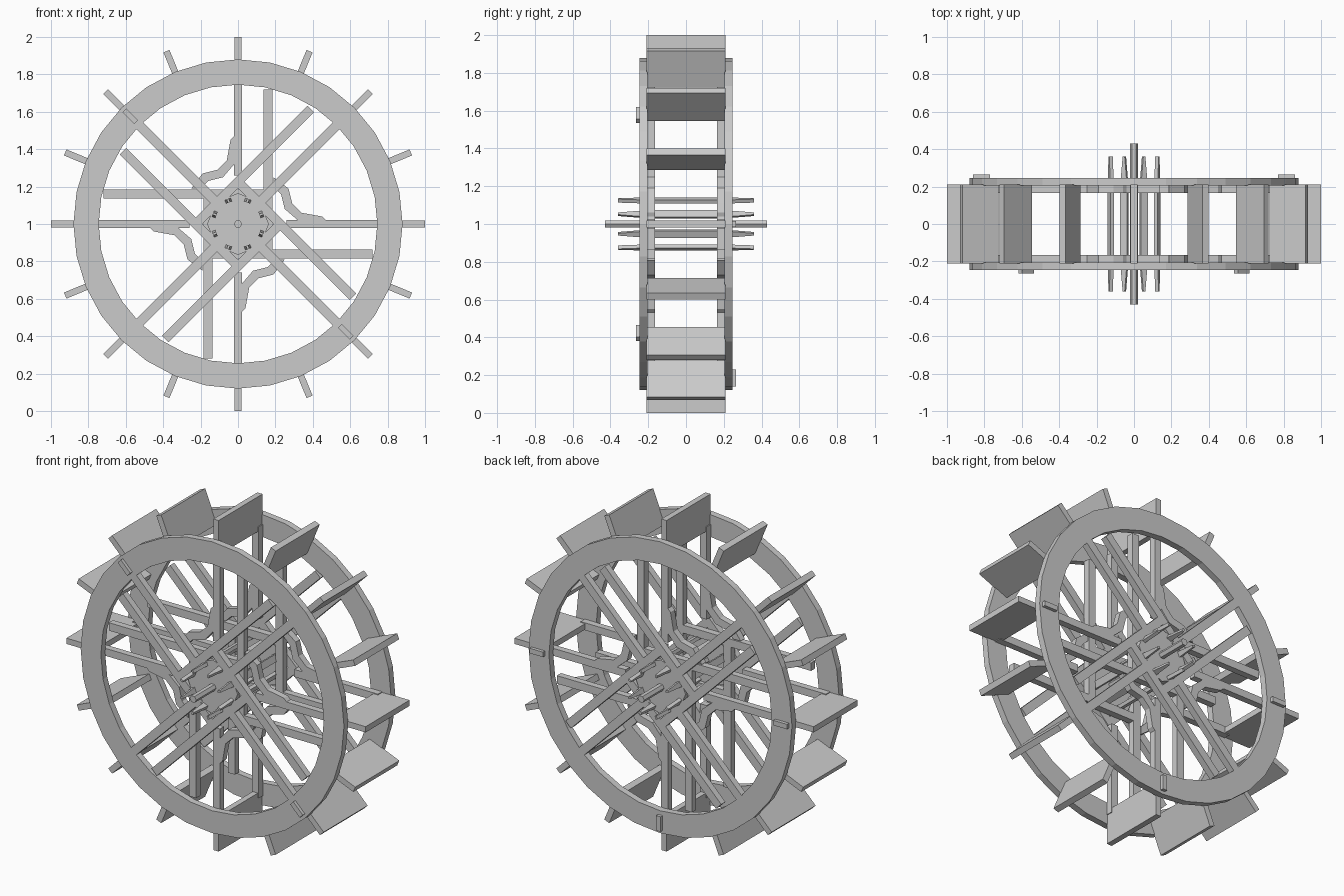
import bpy, bmesh
from math import sin, cos, pi, radians
from mathutils import Matrix, Vector

if "Cube" in bpy.data.objects:
    bpy.data.objects.remove(bpy.data.objects["Cube"])

HUB = Matrix.Translation((0, 0, 1))


def finish(name, bm):
    bmesh.ops.recalc_face_normals(bm, faces=bm.faces)
    me = bpy.data.meshes.new(name)
    bm.to_mesh(me)
    bm.free()
    ob = bpy.data.objects.new(name, me)
    bpy.context.collection.objects.link(ob)
    return ob


def prism(bm, pts, y0, y1):
    """Extrude an (x, z) outline, given relative to the hub, from y0 to y1."""
    a = [bm.verts.new((x, y0, z + 1)) for x, z in pts]
    b = [bm.verts.new((x, y1, z + 1)) for x, z in pts]
    bm.faces.new(a)
    bm.faces.new(b[::-1])
    n = len(pts)
    for i in range(n):
        bm.faces.new((a[i], b[i], b[(i + 1) % n], a[(i + 1) % n]))


def bar(bm, deg, r0, r1, off, w, y0, y1):
    """Radial bar at an angle; off shifts it sideways (counterclockwise)."""
    c, s = cos(radians(deg)), sin(radians(deg))
    q = [(r0, off - w / 2), (r1, off - w / 2), (r1, off + w / 2), (r0, off + w / 2)]
    prism(bm, [(u * c - v * s, u * s + v * c) for u, v in q], y0, y1)


def ring(bm, r0, r1, y0, y1, n):
    loops = []
    for i in range(n):
        a = 2 * pi * i / n
        loops.append([bm.verts.new((r * cos(a), y, 1 + r * sin(a)))
                      for r, y in ((r0, y0), (r1, y0), (r1, y1), (r0, y1))])
    for i in range(n):
        p, q = loops[i], loops[(i + 1) % n]
        for k in range(4):
            bm.faces.new((p[k], p[(k + 1) % 4], q[(k + 1) % 4], q[k]))


# Sixteen paddle boards
bm = bmesh.new()
for k in range(16):
    bar(bm, k * 22.5, 0.79, 1.0, 0, 0.035, -0.21, 0.21)
finish("paddles", bm)

for side, s in (("front", -1), ("back", 1)):
    outer = (s * 0.205, s * 0.245)
    inner = (s * 0.165, s * 0.205)

    # Rim
    bm = bmesh.new()
    ring(bm, 0.745, 0.88, *outer, 32)
    finish(side + "_rim", bm)

    # Diagonal spokes, each with an offset partner that clasps the axle
    bm = bmesh.new()
    for d in (45, 135, 225, 315):
        bar(bm, d, 0.12, 0.77, 0, 0.05, *outer)
        bar(bm, d, -0.18, 0.71, 0.16, 0.05, *outer)
    finish(side + "_diagonal_spokes", bm)

    # Upright and level spokes with offset partners
    bm = bmesh.new()
    for d in (0, 90, 180, 270):
        bar(bm, d, 0.26, 0.82, 0, 0.045, *inner)
        bar(bm, d, -0.18, 0.72, -0.16, 0.048, *inner)
    finish(side + "_cross_spokes", bm)

    # Curved corner braces between the spokes
    bm = bmesh.new()
    brace = [(0.47, 0.02), (0.45, 0.04), (0.34, 0.06), (0.29, 0.11), (0.27, 0.19),
             (0.19, 0.25), (0.19, 0.2), (0.23, 0.16), (0.25, 0.08), (0.32, 0.02)]
    for d in (0, 90, 180, 270):
        c, n = cos(radians(d)), sin(radians(d))
        prism(bm, [(x * c - z * n, x * n + z * c) for x, z in brace], *inner)
    finish(side + "_braces", bm)

    # Hub plate
    bm = bmesh.new()
    prism(bm, [(0.165 * cos(pi / 4 * k), 0.165 * sin(pi / 4 * k)) for k in range(8)],
          s * 0.19, s * 0.24)
    finish(side + "_hub", bm)

    # Small joint plates on the outside of the rim
    bm = bmesh.new()
    for d in ((135, 315) if s < 0 else (180, 270, 0)):
        bar(bm, d, 0.77, 0.86, 0, 0.03, s * 0.245, s * 0.265)
    finish(side + "_joint_plates", bm)

# Axle built from separate tapered staves
bm = bmesh.new()
for k in range(8):
    rot = HUB @ Matrix.Rotation(pi / 4 * k + pi / 8, 4, 'Y')
    sections = []
    for y, w in ((-0.36, 0.006), (-0.2, 0.02), (0.2, 0.02), (0.36, 0.006)):
        sections.append([bm.verts.new(rot @ Vector((x, y, z))) for x, z in
                         ((-w, 0.125), (w, 0.125), (w, 0.145), (-w, 0.145))])
    bm.faces.new(sections[0])
    bm.faces.new(sections[-1][::-1])
    for p, q in zip(sections, sections[1:]):
        for i in range(4):
            bm.faces.new((p[i], q[i], q[(i + 1) % 4], p[(i + 1) % 4]))
finish("axle_staves", bm)

# Slim axle pin
bm = bmesh.new()
prism(bm, [(0.022 * cos(pi / 3 * k), 0.022 * sin(pi / 3 * k)) for k in range(6)], -0.43, 0.43)
finish("axle_pin", bm)
